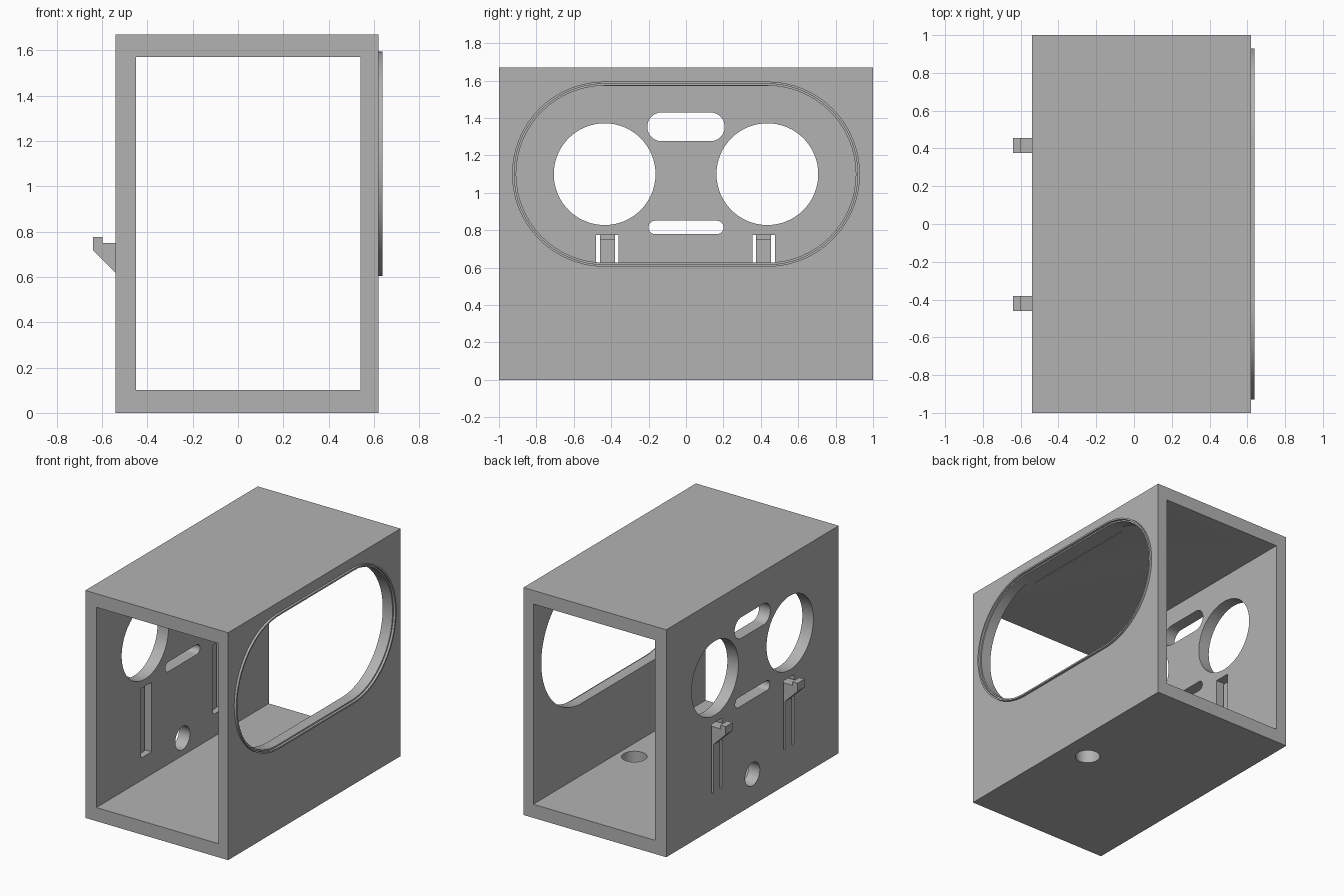
import bpy, bmesh, math
from mathutils import Vector

cube = bpy.data.objects.get("Cube")
if cube:
    bpy.data.objects.remove(cube, do_unlink=True)

grey = bpy.data.materials.new("plain grey")
grey.use_nodes = True
colour = (0.45, 0.45, 0.45, 1)
grey.diffuse_color = colour
grey.node_tree.nodes["Principled BSDF"].inputs["Base Color"].default_value = colour

# Maps a profile point (u, v) and a depth d to space for each extrusion axis
PLACE = {
    "x": lambda u, v, d: Vector((d, u, v)),
    "y": lambda u, v, d: Vector((u, d, v)),
    "z": lambda u, v, d: Vector((u, v, d)),
}


def rectangle(u0, u1, v0, v1):
    return [(u0, v0), (u1, v0), (u1, v1), (u0, v1)]


def stadium(u, v, half_straight, radius, steps=32):
    """Rounded slot outline; half_straight = 0 gives a circle."""
    points = []
    for side, start in ((1, -math.pi / 2), (-1, math.pi / 2)):
        count = steps + 1 if half_straight else steps
        for i in range(count):
            a = start + math.pi * i / steps
            points.append((u + side * half_straight + radius * math.cos(a),
                           v + radius * math.sin(a)))
    return points


def add_prism(bm, outline, axis, d0, d1):
    ends = [[bm.verts.new(PLACE[axis](u, v, d)) for u, v in outline] for d in (d0, d1)]
    bm.faces.new(ends[0])
    bm.faces.new(ends[1])
    add_walls(bm, *ends)


def add_walls(bm, a, b):
    n = len(a)
    for i in range(n):
        j = (i + 1) % n
        bm.faces.new((a[i], a[j], b[j], b[i]))


def add_tube(bm, outer, inner, axis, d0, d1):
    loops = [[bm.verts.new(PLACE[axis](u, v, d)) for u, v in outline]
             for outline, d in ((outer, d0), (outer, d1), (inner, d1), (inner, d0))]
    for i in range(4):
        add_walls(bm, loops[i], loops[(i + 1) % 4])


def finish(bm, name):
    bmesh.ops.recalc_face_normals(bm, faces=bm.faces)
    mesh = bpy.data.meshes.new(name)
    bm.to_mesh(mesh)
    bm.free()
    mesh.materials.append(grey)
    obj = bpy.data.objects.new(name, mesh)
    bpy.context.collection.objects.link(obj)
    return obj


def smooth(obj):
    bpy.ops.object.select_all(action="DESELECT")
    obj.select_set(True)
    bpy.context.view_layer.objects.active = obj
    bpy.ops.object.shade_smooth_by_angle(angle=math.radians(30))


# Box open at front and back
bm = bmesh.new()
add_tube(bm, rectangle(-0.54, 0.62, 0, 1.67), rectangle(-0.45, 0.54, 0.1, 1.57), "y", -1, 1)
housing = finish(bm, "housing")

# Openings cut through the walls
CLIP_Y = (-0.42, 0.415)
bm = bmesh.new()
add_prism(bm, stadium(0, 1.1, 0.435, 0.473), "x", 0.5, 0.7)
left_holes = [stadium(s * 0.435, 1.1, 0, 0.272) for s in (-1, 1)]
left_holes += [stadium(0, 1.353, 0.13, 0.077), stadium(0, 0.815, 0.165, 0.036),
               stadium(0, 0.228, 0, 0.085)]
left_holes += [rectangle(y - 0.06, y + 0.06, 0.265, 0.775) for y in CLIP_Y]
for outline in left_holes:
    add_prism(bm, outline, "x", -0.6, -0.4)
add_prism(bm, stadium(0.42, 0, 0, 0.085), "z", -0.05, 0.15)
cutter = finish(bm, "opening_cutter")
cutter.hide_render = True

cut = housing.modifiers.new("openings", "BOOLEAN")
cut.operation = "DIFFERENCE"
cut.solver = "EXACT"
cut.object = cutter
bpy.ops.object.select_all(action="DESELECT")
bpy.context.view_layer.objects.active = housing
housing.select_set(True)
bpy.ops.object.modifier_apply(modifier=cut.name)
bpy.data.objects.remove(cutter, do_unlink=True)
smooth(housing)

# Raised lip around the large opening
bm = bmesh.new()
add_tube(bm, stadium(0, 1.1, 0.435, 0.495), stadium(0, 1.1, 0.435, 0.483), "x", 0.615, 0.637)
smooth(finish(bm, "opening_lip"))

# Spring clips: thin arm with a hook on the outside
hook = [(-0.54, 0.265), (-0.495, 0.265), (-0.495, 0.75), (-0.597, 0.75),
        (-0.597, 0.777), (-0.64, 0.777), (-0.64, 0.717), (-0.54, 0.617)]
for y, name in zip(CLIP_Y, ("front_clip", "back_clip")):
    bm = bmesh.new()
    add_prism(bm, hook, "y", y - 0.04, y + 0.04)
    finish(bm, name)
